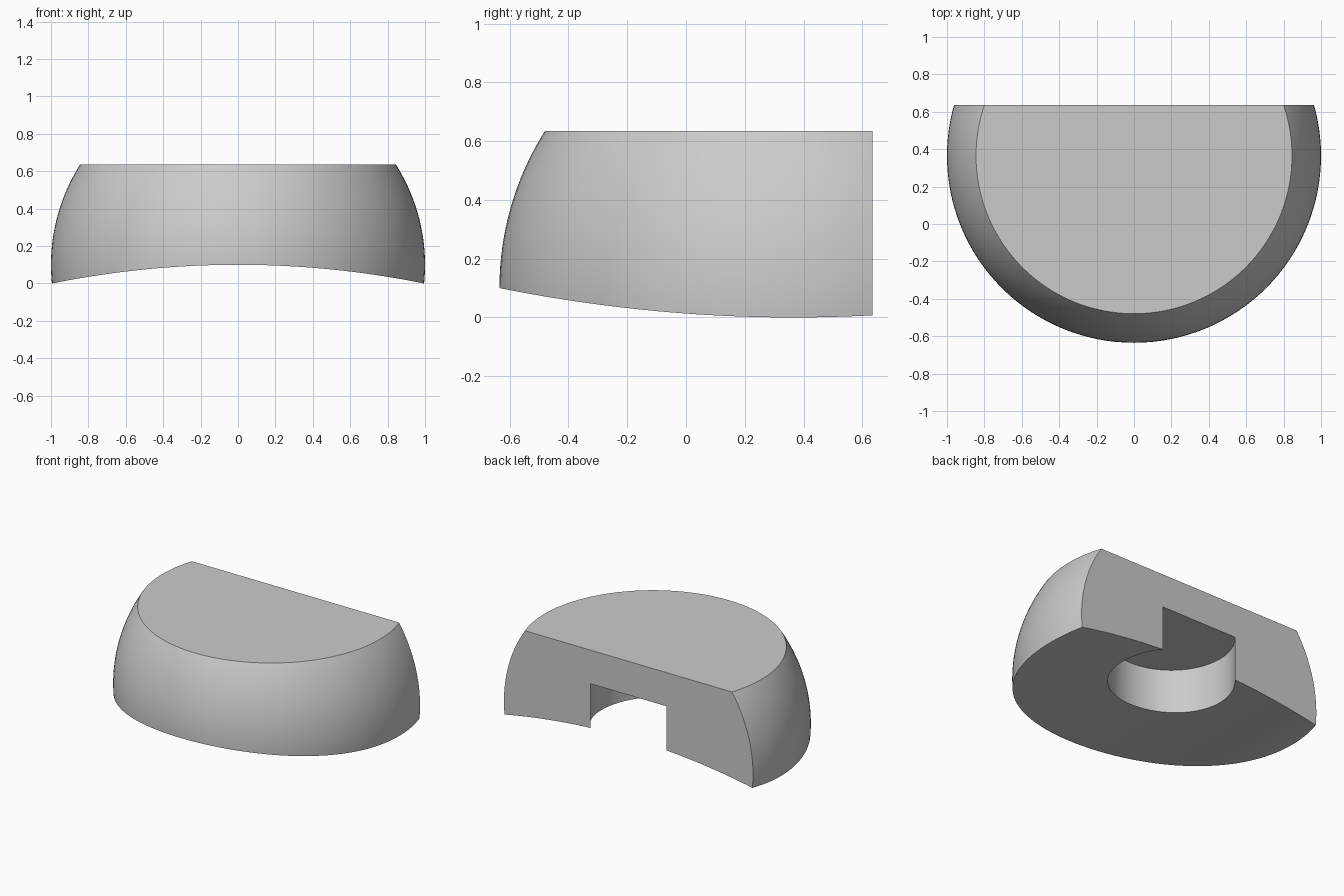
import bpy
import bmesh
import math
from mathutils import Matrix, Vector

if "Cube" in bpy.data.objects:
    bpy.data.objects.remove(bpy.data.objects["Cube"])

AXIS_Y = 0.365     # vertical axis of the dome and the pocket
BACK_Y = 0.635     # flat back plane
TOP_Z = 0.635      # flat top plane
EQUATOR_Z = 0.1    # widest level of the unit-radius dome


def add_object(name, bm):
    bmesh.ops.recalc_face_normals(bm, faces=bm.faces)
    mesh = bpy.data.meshes.new(name)
    bm.to_mesh(mesh)
    bm.free()
    obj = bpy.data.objects.new(name, mesh)
    bpy.context.collection.objects.link(obj)
    return obj


def add_cylinder(name, radius, depth, matrix, segments):
    bm = bmesh.new()
    bmesh.ops.create_cone(bm, cap_ends=True, segments=segments, radius1=radius,
                          radius2=radius, depth=depth, matrix=matrix)
    obj = add_object(name, bm)
    obj.hide_render = True
    return obj


def cut(target, cutter):
    mod = target.modifiers.new("cut", 'BOOLEAN')
    mod.operation = 'DIFFERENCE'
    mod.solver = 'EXACT'
    mod.object = cutter
    bpy.context.view_layer.objects.active = target
    bpy.ops.object.modifier_apply(modifier=mod.name)
    bpy.data.objects.remove(cutter)


# Dome body: unit sphere sliced flat at the top, back and below
bm = bmesh.new()
bmesh.ops.create_uvsphere(bm, u_segments=128, v_segments=80, radius=1,
                          matrix=Matrix.Translation((0, AXIS_Y, EQUATOR_Z)))
slices = [((0, 0, TOP_Z), (0, 0, 1)),
          ((0, BACK_Y, 0), (0, 1, 0)),
          ((0, 0, -0.1), (0, 0, -1))]
for point, normal in slices:
    geom = bm.verts[:] + bm.edges[:] + bm.faces[:]
    result = bmesh.ops.bisect_plane(bm, geom=geom, plane_co=Vector(point),
                                    plane_no=Vector(normal), clear_outer=True)
    rim = [e for e in result["geom_cut"] if isinstance(e, bmesh.types.BMEdge)]
    bmesh.ops.edgeloop_fill(bm, edges=rim)
body = add_object("dome_body", bm)

# Shallow arched underside, running front to back
arch = Matrix.Translation((0, 0, EQUATOR_Z - 5)) @ Matrix.Rotation(math.pi / 2, 4, 'X')
cut(body, add_cylinder("underside_cutter", 5, 4, arch, 512))

# Round pocket from below, opening through the back
cut(body, add_cylinder("pocket_cutter", 0.4, 0.8,
                       Matrix.Translation((0, AXIS_Y, 0)), 96))

# Plain grey material
grey = bpy.data.materials.new("plain_grey")
grey.use_nodes = True
colour = (0.6, 0.6, 0.6, 1)
grey.diffuse_color = colour
grey.node_tree.nodes["Principled BSDF"].inputs["Base Color"].default_value = colour
body.data.materials.clear()
body.data.materials.append(grey)

# Smooth curves with crisp edges
bpy.ops.object.select_all(action='DESELECT')
body.select_set(True)
bpy.context.view_layer.objects.active = body
bpy.ops.object.shade_smooth_by_angle(angle=math.radians(30))
